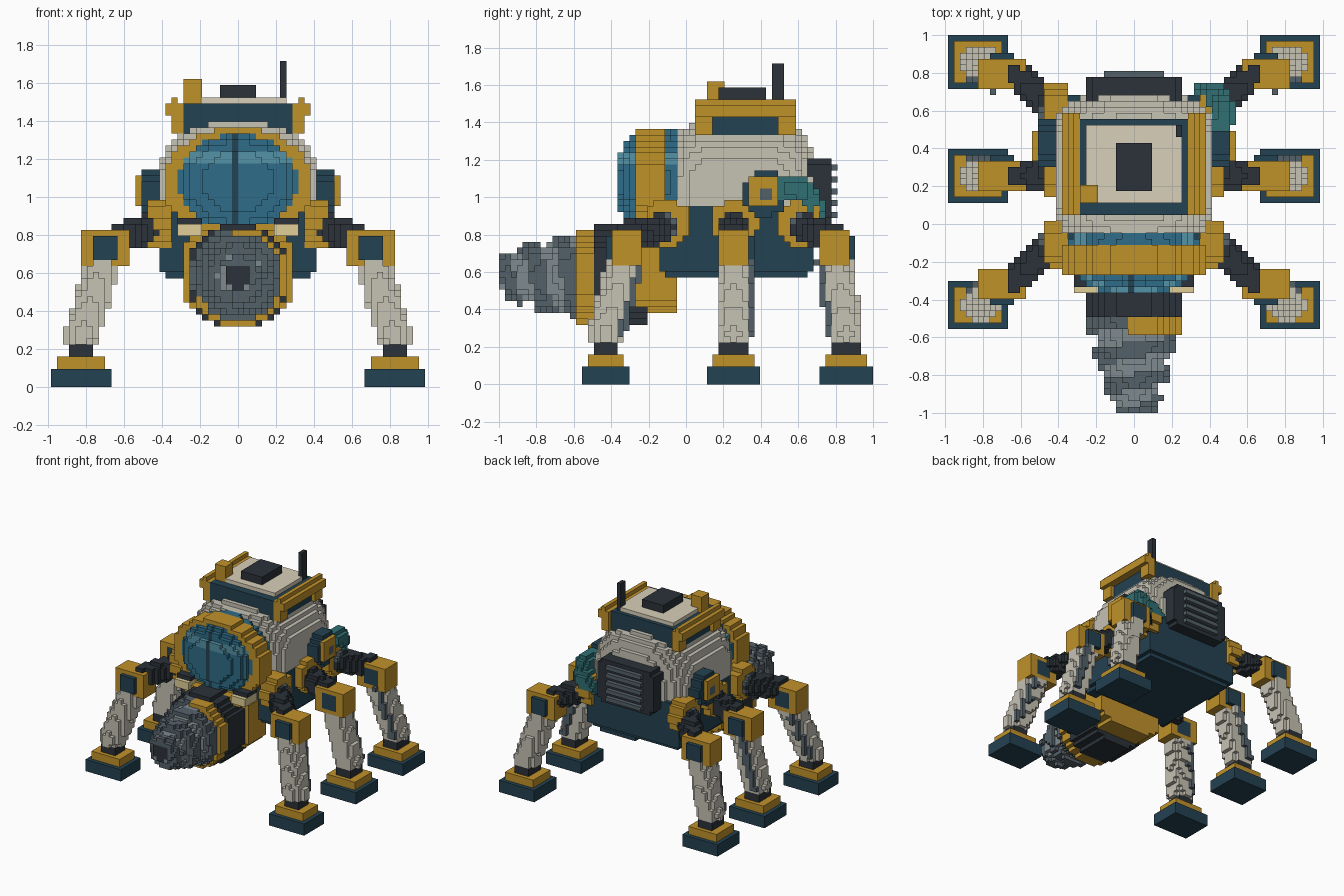
import bpy, bmesh, math
from mathutils import Vector

if "Cube" in bpy.data.objects:
    bpy.data.objects.remove(bpy.data.objects["Cube"])

H = 2 / 63          # block size
COL = {'gold': (192, 146, 42), 'teal': (36, 66, 82), 'cream': (198, 194, 180), 'ivory': (216, 208, 186),
       'dark': (43, 50, 57), 'slate': (84, 97, 105), 'steel': (126, 138, 143), 'glass': (46, 108, 136),
       'shine': (84, 146, 166), 'hose': (48, 112, 116), 'lamp': (226, 208, 152)}
grid = {}           # block index -> (part, colour)


def fill(part, colour, lo, hi, test=None, mirror=True):
    """Fill every block whose centre is in the box and passes the shape test."""
    i0, i1 = (math.ceil(v / H - 0.5 - 1e-4) for v in (lo[0], hi[0]))
    j0, j1 = (math.ceil(v / H - 1e-4) for v in (lo[1], hi[1]))
    k0, k1 = (math.ceil(v / H - 0.5 - 1e-4) for v in (lo[2], hi[2]))
    for i in range(i0, i1):
        for j in range(j0, j1):
            for k in range(k0, k1):
                if test is None or test((i + .5) * H, j * H, (k + .5) * H):
                    grid[i, j, k] = (part, colour)
                    if mirror:
                        grid[-1 - i, j, k] = (part, colour)


def blob(part, colour, c, r, powers=(2, 2, 2), mirror=True, lo=None, hi=None):
    """Ellipsoid; a high power flattens that axis into a cylinder."""
    def test(*p):
        return sum(abs((a - b) / s) ** e for a, b, s, e in zip(p, c, r, powers)) <= 1
    a = lo or [u - v for u, v in zip(c, r)]
    b = hi or [u + v for u, v in zip(c, r)]
    fill(part, colour, a, b, test, mirror)


def tube(part, colour, p, q, r, mirror=True):
    p, q = Vector(p), Vector(q)
    d = q - p

    def test(*v):
        v = Vector(v)
        t = max(0, min(1, (v - p).dot(d) / d.length_squared))
        return (v - p - t * d).length <= r
    fill(part, colour, [min(a, b) - r for a, b in zip(p, q)],
         [max(a, b) + r for a, b in zip(p, q)], test, mirror)


CYL_X, CYL_Y = (40, 2, 2), (2, 40, 2)

# Body shell and lower hull
blob('body_shell', 'cream', (0, .29, 1.0), (.425, .41, .41), (2.6, 5, 2.6))
fill('lower_hull', 'teal', (0, -.14, .60), (.415, .69, .94))
fill('lower_hull', 'teal', (0, -.11, .57), (.38, .65, .61))

# Rear vent with slats
fill('vent_frame', 'dark', (0, .62, .86), (.25, .78, 1.2),
     lambda x, y, z: abs(x) + abs(z - 1.03) < .39)
for n in range(5):
    fill('vent_slats', 'slate', (0, .76, .89 + n * 2 * H), (.165, .81, .89 + (n * 2 + 1) * H))

# Canopy glass, highlight, bar and rim
blob('canopy_glass', 'glass', (0, -.15, 1.08), (.345, .23, .285), (2, 2.6, 2), lo=(0, -.38, .8), hi=(.35, -.03, 1.37))
for key in [k for k, v in grid.items() if v[0] == 'canopy_glass']:
    if key[2] in (37, 38):
        grid[key] = ('canopy_highlight', 'shine')
    if key[0] == -1 and key[1] < -5:
        grid[key] = ('canopy_bar', 'teal')
fill('canopy_rim', 'gold', (0, -.27, .78), (.4, -.12, 1.38), lambda x, y, z:
     (x / .39) ** 2 + ((z - 1.07) / .295) ** 2 <= 1 < (x / .315) ** 2 + ((z - 1.08) / .25) ** 2)

# Drill mount, collar and headlamps
blob('drill_mount', 'gold', (0, -.16, .61), (.285, .115, .22), (5, 40, 5))
blob('drill_collar', 'dark', (0, -.36, .58), (.255, .15, .27), (2.6, 40, 2.6))
fill('chin', 'gold', (0, -.34, .76), (.25, -.14, .825))
fill('headlamp_hoods', 'dark', (.19, -.33, .86), (.32, -.2, .89))
fill('headlamps', 'lamp', (.19, -.36, .79), (.32, -.2, .86))


# Drill cone with helical flute
def cone(extra, flute):
    def test(x, y, z):
        t = max(0, (y + 1.01) / .5)
        phase = (math.atan2(z - .58, x) / math.tau + y * 6) % 1
        return math.hypot(x, z - .58) <= .05 + .175 * t ** .6 + extra and (not flute or phase < .5)
    return test


fill('drill_core', 'steel', (-.3, -1, .3), (.3, -.5, .9), cone(0, False), False)
fill('drill_flute', 'slate', (-.3, -1, .3), (.3, -.5, .9), cone(.032, True), False)
fill('drill_ring', 'gold', (-.3, -.59, .3), (.3, -.49, .9), lambda x, y, z:
     math.hypot(x, z - .58) <= .26 and (x > -.04 or z < .48), False)
fill('drill_tip', 'dark', (0, -1.01, .5), (.06, -.95, .65), lambda x, y, z: math.hypot(x, z - .58) < .07)

# Roof slab, deck, hatch, side rails, box and antenna
fill('roof_slab', 'teal', (0, .04, 1.34), (.285, .56, 1.495))
fill('roof_deck', 'ivory', (0, .10, 1.48), (.25, .51, 1.525))
fill('roof_hatch', 'dark', (0, .175, 1.52), (.095, .43, 1.585))
fill('rail_bracket', 'teal', (.25, .12, 1.34), (.32, .5, 1.43))
fill('roof_rail', 'gold', (.285, .04, 1.43), (.385, .59, 1.495))
fill('roof_rail', 'gold', (.31, .04, 1.49), (.355, .59, 1.525))
for y in (.04, .50):
    fill('rail_posts', 'gold', (.285, y, 1.34), (.355, y + .09, 1.44))
fill('roof_box', 'gold', (-.286, .11, 1.49), (-.19, .21, 1.62), None, False)
fill('antenna', 'dark', (.222, .46, 1.49), (.254, .524, 1.72), None, False)

# Side ports: disc, square ring, slate centre
blob('side_port', 'teal', (.44, .42, 1.02), (.075, .127, .127), CYL_X)
blob('side_port_ring', 'gold', (.515, .42, 1.02), (.022, .08, .08), (40, 40, 40))
blob('side_port_centre', 'slate', (.515, .42, 1.02), (.022, .035, .035), (40, 40, 40))

# Hose on the right side only
path = [(.46, .52, 1.05), (.48, .62, 1.04), (.43, .69, .95), (.38, .69, .90)]
for a, b in zip(path, path[1:]):
    tube('hose', 'hose', a, b, .062, False)

# Legs: name, foot y, foot half depth, knee y, hip y
for leg, fy, fd, ky, hy in (('front', -.429, .127, -.32, -.1),
                            ('middle', .254, .143, .258, .26),
                            ('rear', .857, .143, .795, .61)):
    blob(leg + '_hips', 'gold', (.415, hy, .86), (.068, .127, .127), CYL_X)
    blob(leg + '_hip_caps', 'slate', (.43, hy, .85), (.065, .065, .065), CYL_X)
    tube(leg + '_thighs', 'dark', (.46, hy + (ky - hy) * .15, .84), (.64, ky, .77), .08)
    top, bottom = Vector((.71, ky + (fy - ky) * .1, .66)), Vector((.82, fy, .27))
    side = Vector((.035, -.07 if leg == 'rear' else .07, 0))
    tube(leg + '_pistons', 'slate', top + side, bottom + side, .035)
    tube(leg + '_shins', 'cream', top, bottom, .093)
    fill(leg + '_knees', 'gold', (.585, ky - .08, .64), (.825, ky + .085, .825))
    for s in (-1, 1):
        blob(leg + '_knee_caps', 'teal', (.698, ky + s * .07, .73), (.075, .025, .08), CYL_Y)
    fill(leg + '_ankles', 'dark', (.765, fy - .075, .15), (.89, fy + .075, .222))
    fill(leg + '_foot_tops', 'gold', (.70, fy - fd + .03, .09), (.95, fy + fd - .03, .16))
    fill(leg + '_feet', 'teal', (.667, fy - fd, 0), (.985, fy + fd, .095))


# Turn the blocks into one mesh per part, keeping only exposed faces
def linear(c):
    return [((v / 255 + .055) / 1.055) ** 2.4 for v in c] + [1]


mats = {}
for n, c in COL.items():
    mats[n] = bpy.data.materials.new(n)
    mats[n].diffuse_color = linear(c)

parts = {}
for cell, tag in grid.items():
    parts.setdefault(tag, []).append(cell)

for (part, colour), cells in parts.items():
    bm = bmesh.new()
    verts = {}

    def corner(i, j, k):
        if (i, j, k) not in verts:
            verts[i, j, k] = bm.verts.new((i * H, (j - .5) * H, k * H))
        return verts[i, j, k]

    for cell in cells:
        for ax in range(3):
            for s in (0, 1):
                near = list(cell)
                near[ax] += 2 * s - 1
                if tuple(near) in grid:
                    continue
                quad = []
                for u, v in ((0, 0), (1, 0), (1, 1), (0, 1)):
                    p = list(cell)
                    p[ax] += s
                    p[(ax + 1) % 3] += u
                    p[(ax + 2) % 3] += v
                    quad.append(corner(*p))
                bm.faces.new(quad if s else quad[::-1])
    if bm.faces:
        mesh = bpy.data.meshes.new(part)
        bm.to_mesh(mesh)
        mesh.materials.append(mats[colour])
        bpy.context.collection.objects.link(bpy.data.objects.new(part, mesh))
    bm.free()

for m in bpy.data.materials:
    if m.users and not m.is_grease_pencil:
        m.use_nodes = True
        m.node_tree.nodes["Principled BSDF"].inputs["Base Color"].default_value = m.diffuse_color
